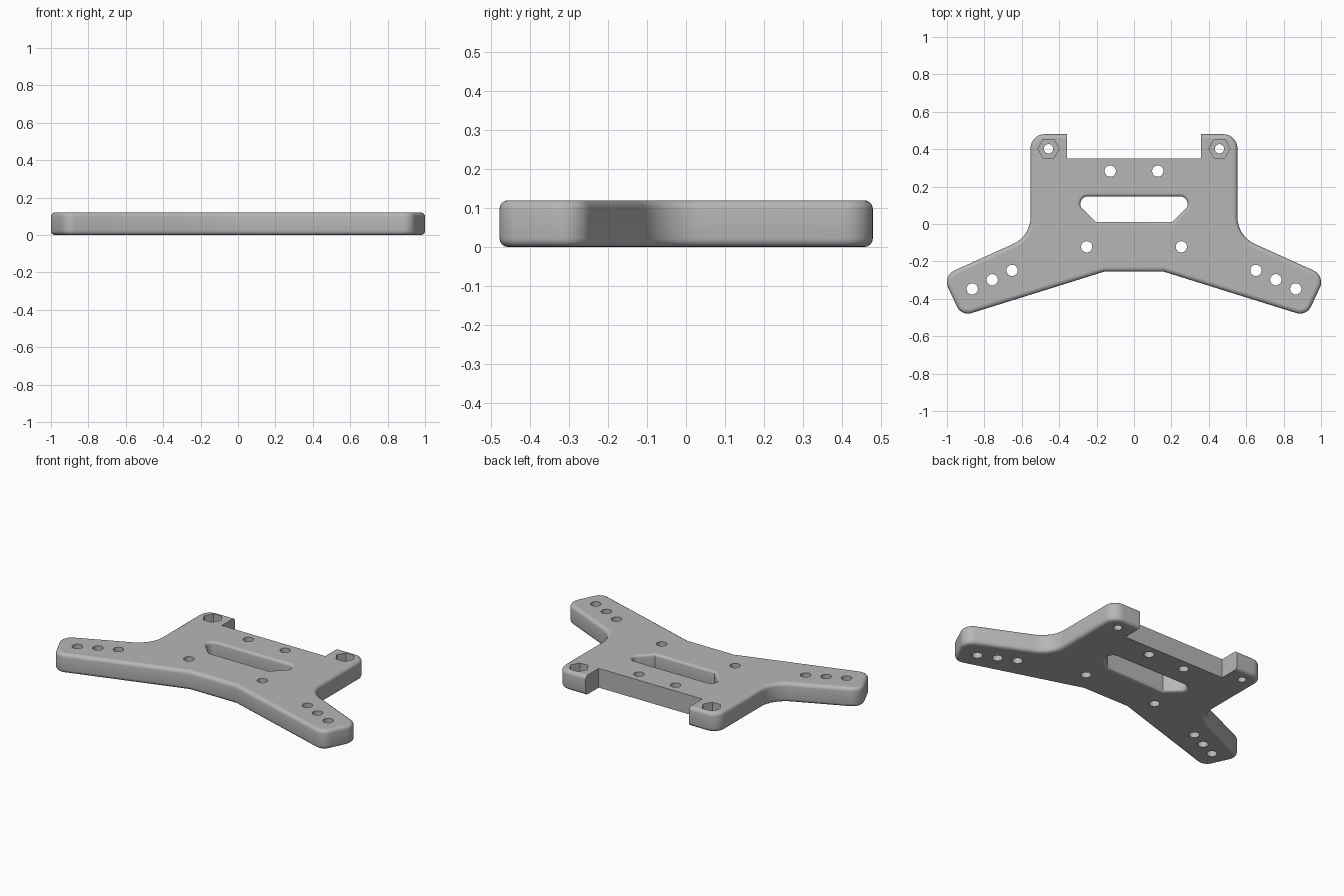
import bpy, bmesh, math
from mathutils import Vector

THICK, EDGE, STEPS = 0.12, 0.022, 4
NOTCH_X, NOTCH_Y = 0.357, 0.35

if "Cube" in bpy.data.objects:
    bpy.data.objects.remove(bpy.data.objects["Cube"], do_unlink=True)

grey = bpy.data.materials.new("plate_grey")
grey.use_nodes = True
colour = (0.47, 0.47, 0.47, 1)
grey.diffuse_color = colour
grey.node_tree.nodes["Principled BSDF"].inputs["Base Color"].default_value = colour


def mirrored_outline(right_half):
    """Counter-clockwise loop from (x, y, fillet radius) corners of the +x half."""
    corners = right_half + [(-x, y, r) for x, y, r in reversed(right_half)]
    loop = []
    for i, (x, y, r) in enumerate(corners):
        p = Vector((x, y))
        if r == 0:
            loop.append(p)
            continue
        a = (Vector(corners[i - 1][:2]) - p).normalized()
        b = (Vector(corners[(i + 1) % len(corners)][:2]) - p).normalized()
        half = a.angle(b) / 2
        centre = p + (a + b).normalized() * r / math.sin(half)
        start = p + a * r / math.tan(half) - centre
        end = p + b * r / math.tan(half) - centre
        sweep = math.pi - 2 * half
        for k in range(11):
            t = k / 10
            arc = (start * math.sin((1 - t) * sweep) + end * math.sin(t * sweep)) / math.sin(sweep)
            loop.append(centre + arc)
    return loop


def polygon(x, y, radius, sides):
    return [Vector((x + radius * math.cos(i * math.tau / sides),
                    y + radius * math.sin(i * math.tau / sides))) for i in range(sides)]


def edge_normal(p, q):
    """Outward normal of a rolled edge; zero on the square notch, which stays sharp."""
    if all(abs(v.x) < NOTCH_X + 0.001 and v.y > NOTCH_Y - 0.001 for v in (p, q)):
        return Vector((0, 0))
    d = (q - p).normalized()
    return Vector((d.y, -d.x))


def offset(loop, d):
    """Move a loop outward by d along mitred normals."""
    out = []
    for i, p in enumerate(loop):
        na = edge_normal(loop[i - 1], p)
        nb = edge_normal(p, loop[(i + 1) % len(loop)])
        out.append(p + (na + nb) * d / (1 + na.dot(nb)))
    return out


def wall(bm, loop, levels):
    """Stack offset copies of a loop at (offset, z) levels; return the end rings."""
    rings = [[bm.verts.new((p.x, p.y, z)) for p in offset(loop, d)] for d, z in levels]
    for low, high in zip(rings, rings[1:]):
        for i in range(len(loop)):
            bm.faces.new((low[i - 1], low[i], high[i], high[i - 1]))
    return rings[0], rings[-1]


def fill(bm, rings, facing):
    """Flat face bounded by the first ring, with the other rings as holes."""
    edges = [bm.edges.get((ring[i - 1], ring[i])) for ring in rings for i in range(len(ring))]
    bmesh.ops.triangle_fill(bm, use_beauty=True, edges=edges, normal=(0, 0, facing))


bm = bmesh.new()
angles = [k * math.pi / 2 / STEPS for k in range(STEPS + 1)]
roll = [(EDGE * (1 - math.sin(a)), EDGE * (1 - math.cos(a))) for a in angles]

# Plate outline with two swept arms, rear tabs and rolled edges
plate_loop = mirrored_outline([
    (0.16, -0.255, 0), (0.922, -0.493, 0.065), (1.024, -0.277, 0.07),
    (0.553, -0.065, 0.16), (0.553, 0.48, 0.075),
    (NOTCH_X, 0.48, 0), (NOTCH_X, NOTCH_Y, 0)])
walls = [wall(bm, plate_loop, [(-d, z) for d, z in roll]
              + [(-d, THICK - z) for d, z in reversed(roll)])]

# Central slot with a smaller roll on its rim
slot_loop = mirrored_outline([(0.205, 0.012, 0), (0.3, 0.105, 0.035), (0.265, 0.147, 0.035)])
rim = [(d * 0.7, z * 0.7) for d, z in roll]
walls.append(wall(bm, slot_loop, rim + [(d, THICK - z) for d, z in reversed(rim)]))

# Screw holes through the plate and arms
holes = [(0.127, 0.283), (0.253, -0.122), (0.652, -0.248), (0.758, -0.298), (0.865, -0.347)]
for side in (-1, 1):
    for x, y in holes:
        walls.append(wall(bm, polygon(side * x, y, 0.03, 32), [(0, 0), (0, THICK)]))

    # Hexagonal nut pocket above a narrower hole
    x, y = side * 0.457, 0.402
    hole_low, hole_high = wall(bm, polygon(x, y, 0.025, 32), [(0, 0), (0, THICK / 2)])
    hex_low, hex_high = wall(bm, polygon(x, y, 0.057, 6), [(0, THICK / 2), (0, THICK)])
    fill(bm, [hex_low, hole_high], 1)
    walls.append((hole_low, hex_high))

# Broad bottom and top faces
fill(bm, [low for low, high in walls], -1)
fill(bm, [high for low, high in walls], 1)
bmesh.ops.recalc_face_normals(bm, faces=bm.faces)

mesh = bpy.data.meshes.new("mounting_plate")
bm.to_mesh(mesh)
bm.free()
mesh.materials.append(grey)
plate = bpy.data.objects.new("mounting_plate", mesh)
bpy.context.collection.objects.link(plate)

# Smooth rolled edges, crisp cuts, flat broad faces
bpy.context.view_layer.objects.active = plate
plate.select_set(True)
bpy.ops.object.shade_smooth_by_angle(angle=math.radians(32))
for face in mesh.polygons:
    if abs(face.normal.z) > 0.999:
        face.use_smooth = False
